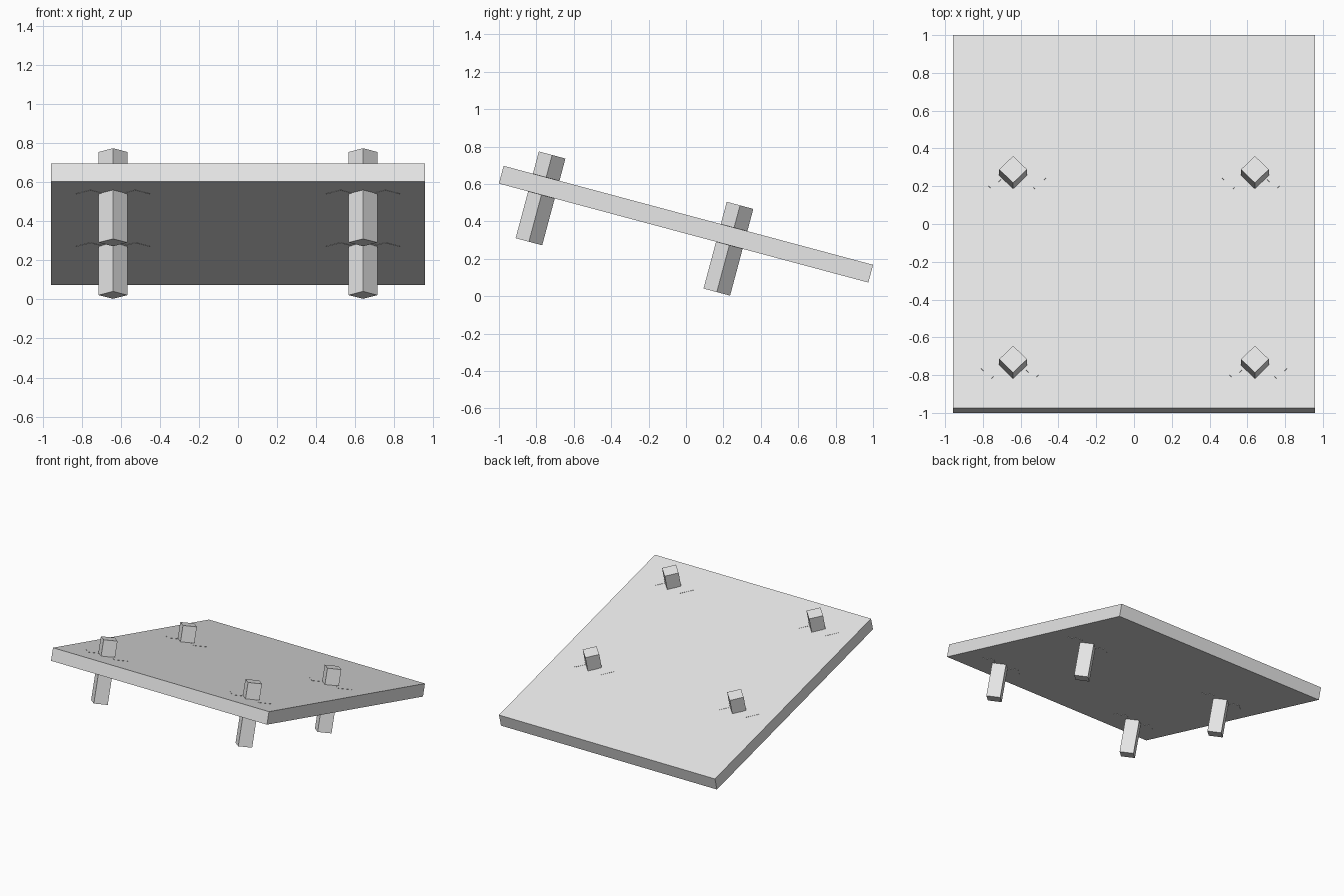
import bpy
from math import radians
from mathutils import Matrix, Vector

cube = bpy.data.objects.get("Cube")
if cube:
    bpy.data.objects.remove(cube, do_unlink=True)

grey = bpy.data.materials.new("light grey")
grey.use_nodes = True
grey.diffuse_color = (0.8, 0.8, 0.8, 1)
grey.node_tree.nodes["Principled BSDF"].inputs["Base Color"].default_value = (0.8, 0.8, 0.8, 1)

# Everything shares one frame, leaning down towards the back
FRAME = Matrix.Translation((0, 0, 0.385)) @ Matrix.Rotation(radians(-15), 4, "X")
THICK = 0.098
SIDE = 0.104


def box(name, size, centre, turn=0):
    bpy.ops.mesh.primitive_cube_add(size=1)
    obj = bpy.context.object
    obj.name = name
    obj.data.transform(Matrix.Diagonal(Vector(size)).to_4x4())
    obj.matrix_world = FRAME @ Matrix.Translation(centre) @ Matrix.Rotation(radians(turn), 4, "Z")
    obj.data.materials.append(grey)


# Sloping board
box("board", (1.914, 2.045, THICK), (0, 0, 0))

# Diamond posts through the board, each between two almost flush pegs
for end, y in (("front", -0.787), ("back", 0.253)):
    for side, x in (("left", 0.64), ("right", -0.64)):
        box(f"{end}_{side}_post", (SIDE, SIDE, 0.48), (x, y, -0.068), 45)
        for place, dx in (("outer", 0.115), ("inner", -0.115)):
            offset = dx if x > 0 else -dx
            box(f"{end}_{side}_{place}_peg", (SIDE, SIDE, THICK + 0.003), (x + offset, y, 0), 45)
